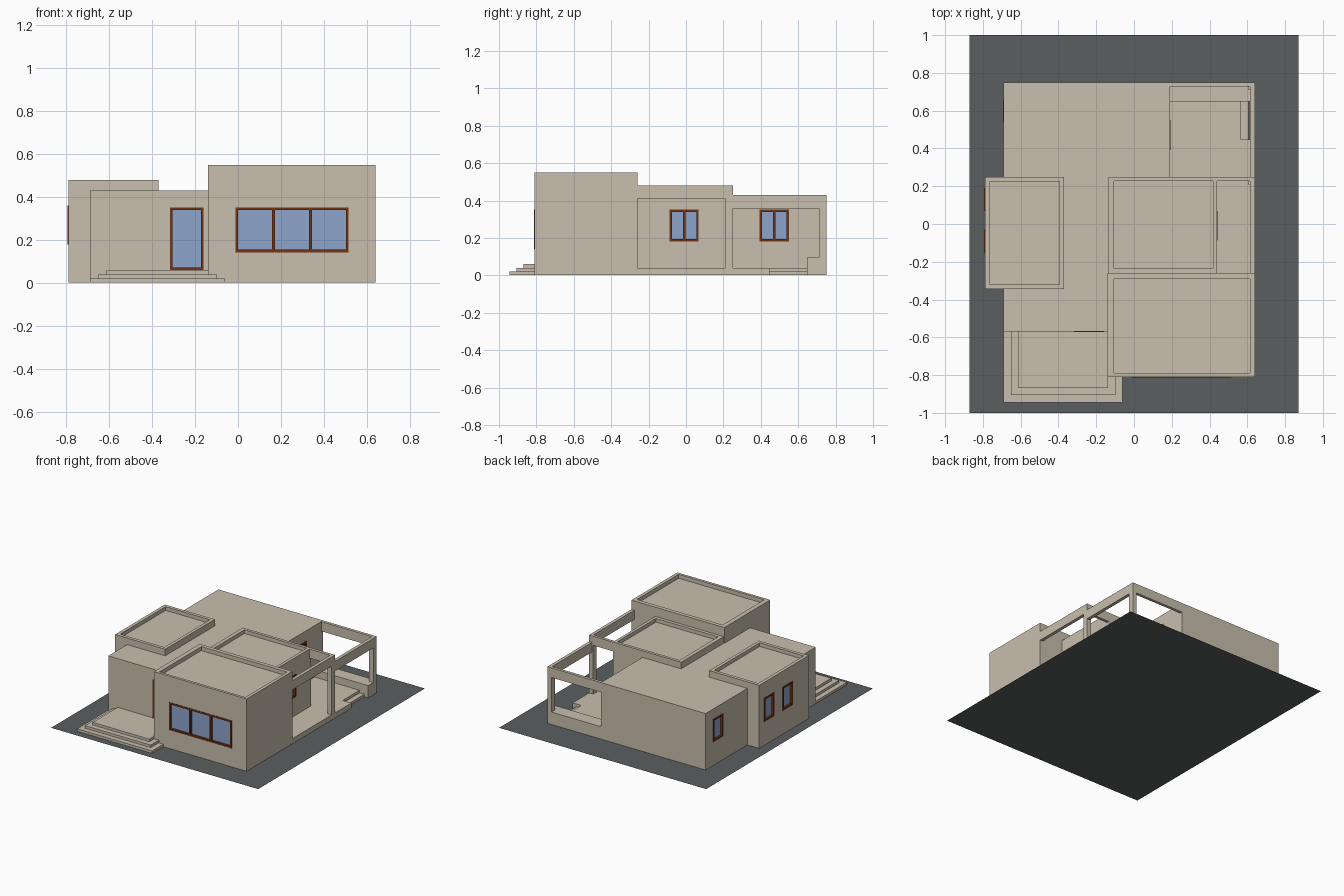
import bpy, bmesh
from mathutils import Vector

if "Cube" in bpy.data.objects:
    bpy.data.objects.remove(bpy.data.objects["Cube"])


def material(name, rgb):
    m = bpy.data.materials.new(name)
    m.diffuse_color = (*rgb, 1)
    m.use_nodes = True
    m.node_tree.nodes["Principled BSDF"].inputs["Base Color"].default_value = m.diffuse_color
    return m


STONE = material("beige_plaster", (0.578, 0.522, 0.42))
GLASS = material("blue_glass", (0.27, 0.375, 0.60))
WOOD = material("brown_wood", (0.17, 0.035, 0.006))
PAVING = material("dark_grey_paving", (0.105, 0.114, 0.117))


def finish(name, bm, mat):
    bmesh.ops.recalc_face_normals(bm, faces=bm.faces)
    me = bpy.data.meshes.new(name)
    bm.to_mesh(me)
    bm.free()
    ob = bpy.data.objects.new(name, me)
    bpy.context.collection.objects.link(ob)
    me.materials.append(mat)
    return ob


def boxes(name, spans, mat=STONE):
    """One object made of boxes given as (x0, x1, y0, y1, z0, z1)."""
    bm = bmesh.new()
    for x0, x1, y0, y1, z0, z1 in spans:
        vs = bmesh.ops.create_cube(bm, size=1)["verts"]
        for v in vs:
            v.co = Vector((x1 if v.co.x > 0 else x0,
                           y1 if v.co.y > 0 else y0,
                           z1 if v.co.z > 0 else z0))
    return finish(name, bm, mat)


def cut(ob, span):
    """Subtract a box and remove the cutter."""
    c = boxes("cutter", [span])
    c.hide_render = True
    mod = ob.modifiers.new("cut", "BOOLEAN")
    mod.operation, mod.solver, mod.object = "DIFFERENCE", "EXACT", c
    bpy.context.view_layer.objects.active = ob
    bpy.ops.object.modifier_apply(modifier=mod.name)
    bpy.data.objects.remove(c)


def window(name, wall, axis, sign, plane, a0, a1, z0, z1, panes):
    """Recessed glass with a wooden frame; axis is the wall normal."""
    def span(u0, u1, w0, w1, d0, d1):
        p, q = sorted((plane + sign * d0, plane + sign * d1))
        return (p, q, u0, u1, w0, w1) if axis == "x" else (u0, u1, p, q, w0, w1)
    t = 0.013
    cut(wall, span(a0, a1, z0, z1, -0.02, 0.02))
    boxes(name + "_glass", [span(a0, a1, z0, z1, -0.019, -0.012)], GLASS)
    bars = [span(a0, a1, z0, z0 + t, -0.0195, 0.003),
            span(a0, a1, z1 - t, z1, -0.0195, 0.003)]
    for i in range(panes + 1):
        u = a0 + (a1 - a0 - t) * i / panes
        bars.append(span(u, u + t, z0 + t, z1 - t, -0.0195, 0.003))
    boxes(name + "_frame", bars, WOOD)


B = 0.001  # walls start just above the paving

# flat plot
bm = bmesh.new()
bm.faces.new([bm.verts.new(p) for p in
              ((-0.87, -1, 0), (0.87, -1, 0), (0.87, 1, 0), (-0.87, 1, 0))])
finish("plot", bm, PAVING)

# building volumes, the taller ones with a sunken roof behind a parapet
body = boxes("main_body", [(-0.69, 0.19, -0.57, 0.75, B, 0.43)])
left = boxes("left_wing", [(-0.79, -0.37, -0.345, 0.25, B, 0.48)])
cut(left, (-0.765, -0.395, -0.32, 0.225, 0.452, 0.6))
middle = boxes("middle_block", [(-0.135, 0.44, -0.262, 0.25, B, 0.48)])
cut(middle, (-0.105, 0.417, -0.235, 0.228, 0.452, 0.6))
front = boxes("front_block", [(-0.14, 0.64, -0.81, -0.26, B, 0.55)])
cut(front, (-0.105, 0.615, -0.79, -0.29, 0.52, 0.7))

# entrance steps
for i in range(3):
    d = 0.0385 * i
    boxes(f"entrance_step_{i + 1}",
          [(-0.69 + d, -0.06 - d, -0.945 + d, -0.565, B, 0.02 * (i + 1))])

# terrace floor, side step and low back wall
boxes("terrace_floor", [(0.185, 0.64, -0.265, 0.447, B, 0.04),
                        (0.185, 0.567, 0.447, 0.66, B, 0.04)])
boxes("terrace_step", [(0.56, 0.607, 0.447, 0.65, B, 0.02)])
boxes("terrace_bench", [(0.185, 0.64, 0.648, 0.75, B, 0.095)])

# open terrace frames: corner post, side beam and back beam
for name, x0, y0, y1, z0, z1 in (("middle_frame", 0.435, -0.265, 0.25, 0.41, 0.48),
                                 ("back_frame", 0.185, 0.245, 0.75, 0.357, 0.43)):
    boxes(name + "_post", [(0.605, 0.64, y1 - 0.04, y1, B, z0)])
    boxes(name + "_beams", [(0.615, 0.64, y0, y1, z0, z1),
                            (x0, 0.615, y1 - 0.022, y1, z0, z1)])

# windows and door
window("front_window", front, "y", -1, -0.81, -0.012, 0.515, 0.142, 0.352, 3)
window("entrance_door", body, "y", -1, -0.57, -0.317, -0.16, 0.06, 0.352, 1)
window("terrace_window_1", middle, "x", 1, 0.44, -0.087, 0.068, 0.18, 0.352, 2)
window("terrace_window_2", body, "x", 1, 0.19, 0.393, 0.55, 0.18, 0.352, 2)
window("left_window_1", left, "x", -1, -0.79, 0.07, 0.19, 0.18, 0.36, 1)
window("left_window_2", left, "x", -1, -0.79, -0.15, -0.03, 0.18, 0.36, 1)
window("left_window_3", body, "x", -1, -0.69, 0.54, 0.66, 0.18, 0.352, 1)
